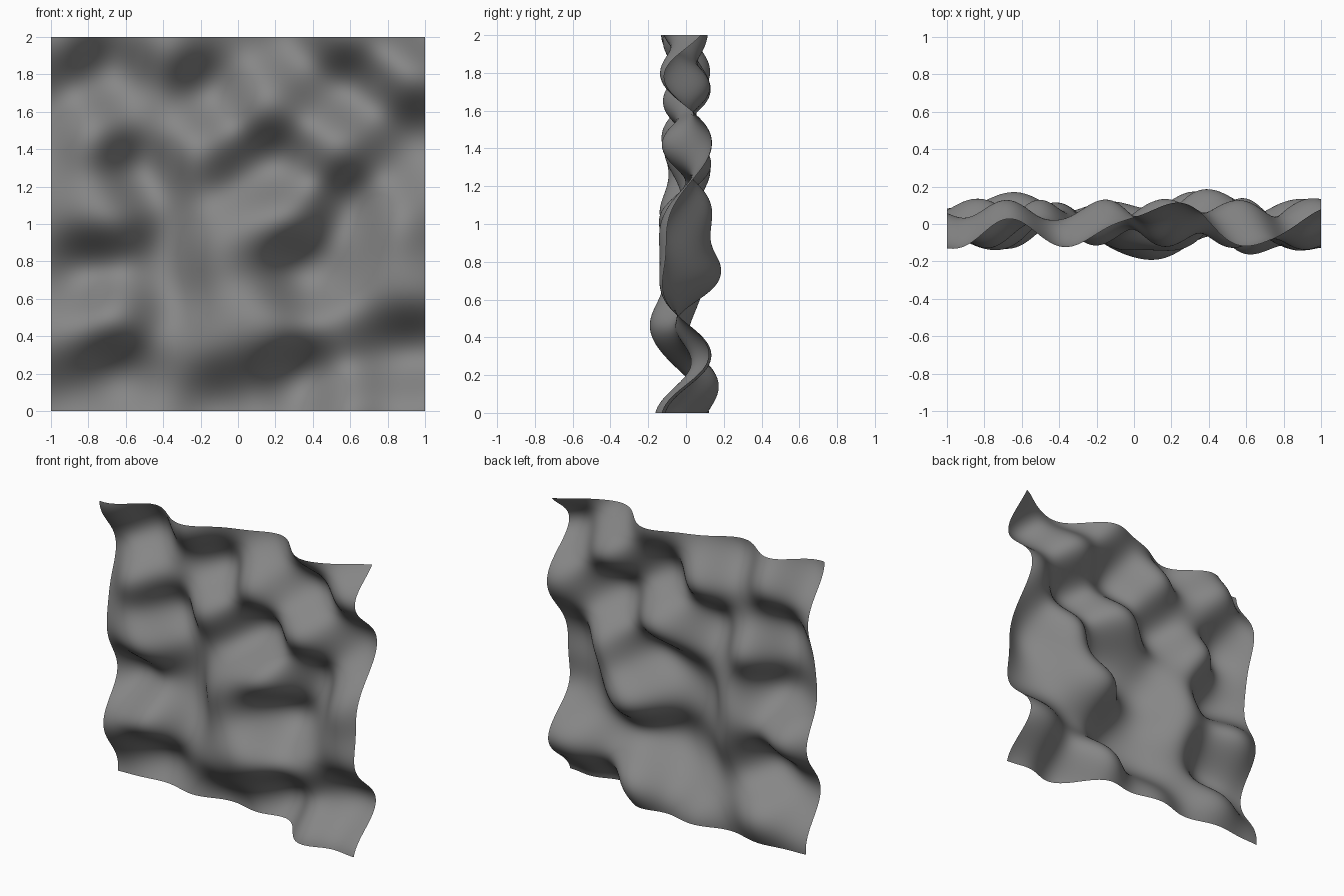
import bpy, math

if "Cube" in bpy.data.objects:
    bpy.data.objects.remove(bpy.data.objects["Cube"])

# Crests and hollows of the rippled sheet: (x, z, depth y)
CONTROL = [
    (-.94, 1.99, -.13), (-.69, 1.81, .13), (-.37, 1.94, -.12), (-.14, 1.69, .13),
    (.27, 2.0, .11), (.14, 1.65, -.12), (.55, 2.02, -.12), (.57, 1.72, .13),
    (.93, 1.84, -.13), (1.0, 2.0, .08),
    (-1.0, 1.55, .05), (-.79, 1.48, -.13), (-.52, 1.27, .13), (-.19, 1.42, -.11),
    (.21, 1.32, .13), (.53, 1.43, -.13), (.95, 1.44, .14),
    (-.80, 1.05, -.13), (-.60, 1.05, -.08), (-.28, 1.24, -.03), (-.02, 1.20, .03),
    (.10, 1.03, -.13), (.31, 1.05, -.11), (.60, 1.08, .14), (.83, 1.0, -.12),
    (-.80, .72, .13), (-.42, .75, .11), (-.39, .96, .09), (-.14, .90, -.11),
    (.36, .73, .20), (.57, .85, .11), (.80, .67, -.12), (1.0, .61, -.11),
    (-1.0, .38, -.08), (-.68, .52, -.13), (-.34, .58, .06), (-.11, .65, -.10),
    (-.12, .36, -.12), (.16, .47, -.20), (.48, .49, -.05), (1.0, .31, .12),
    (.79, .28, .11), (.36, .14, .18), (-.64, .17, .18), (-.36, .16, .05),
    (-1.0, .04, .08), (-.13, .02, .12), (.57, .0, -.16), (1.0, .0, -.13),
]
RADIUS = 0.22


def kernel(dx, dz):
    return math.exp(-(dx * dx + dz * dz) / RADIUS ** 2)


def solve(a, b):
    """Gaussian elimination with pivoting."""
    n = len(b)
    m = [row[:] + [v] for row, v in zip(a, b)]
    for i in range(n):
        p = max(range(i, n), key=lambda r: abs(m[r][i]))
        m[i], m[p] = m[p], m[i]
        for r in range(i + 1, n):
            k = m[r][i] / m[i][i]
            if k:
                m[r] = [u - k * v for u, v in zip(m[r], m[i])]
    x = [0.0] * n
    for i in reversed(range(n)):
        x[i] = (m[i][n] - sum(m[i][j] * x[j] for j in range(i + 1, n))) / m[i][i]
    return x


# Smooth blend through the control points
matrix = [[kernel(p[0] - q[0], p[1] - q[1]) + (0.03 if p is q else 0.0)
           for q in CONTROL] for p in CONTROL]
weights = solve(matrix, [p[2] for p in CONTROL])


def depth(x, z):
    f = sum(w * kernel(x - p[0], z - p[1]) for w, p in zip(weights, CONTROL))
    return 0.30 * math.tanh(f / 0.275)


# Rippled upright sheet
N = 120
verts = []
for j in range(N + 1):
    for i in range(N + 1):
        x, z = -1 + 2 * i / N, 2 * j / N
        verts.append((x, depth(x, z), z))
faces = [(j * (N + 1) + i, j * (N + 1) + i + 1, (j + 1) * (N + 1) + i + 1, (j + 1) * (N + 1) + i)
         for j in range(N) for i in range(N)]
mesh = bpy.data.meshes.new("rippled_sheet")
mesh.from_pydata(verts, [], faces)
mesh.polygons.foreach_set("use_smooth", [True] * len(mesh.polygons))
mesh.update()
sheet = bpy.data.objects.new("rippled_sheet", mesh)
bpy.context.collection.objects.link(sheet)

# Dark grey surface
grey = bpy.data.materials.new("dark_grey")
grey.diffuse_color = (0.24, 0.24, 0.24, 1)
grey.use_nodes = True
grey.node_tree.nodes["Principled BSDF"].inputs["Base Color"].default_value = grey.diffuse_color
mesh.materials.append(grey)
